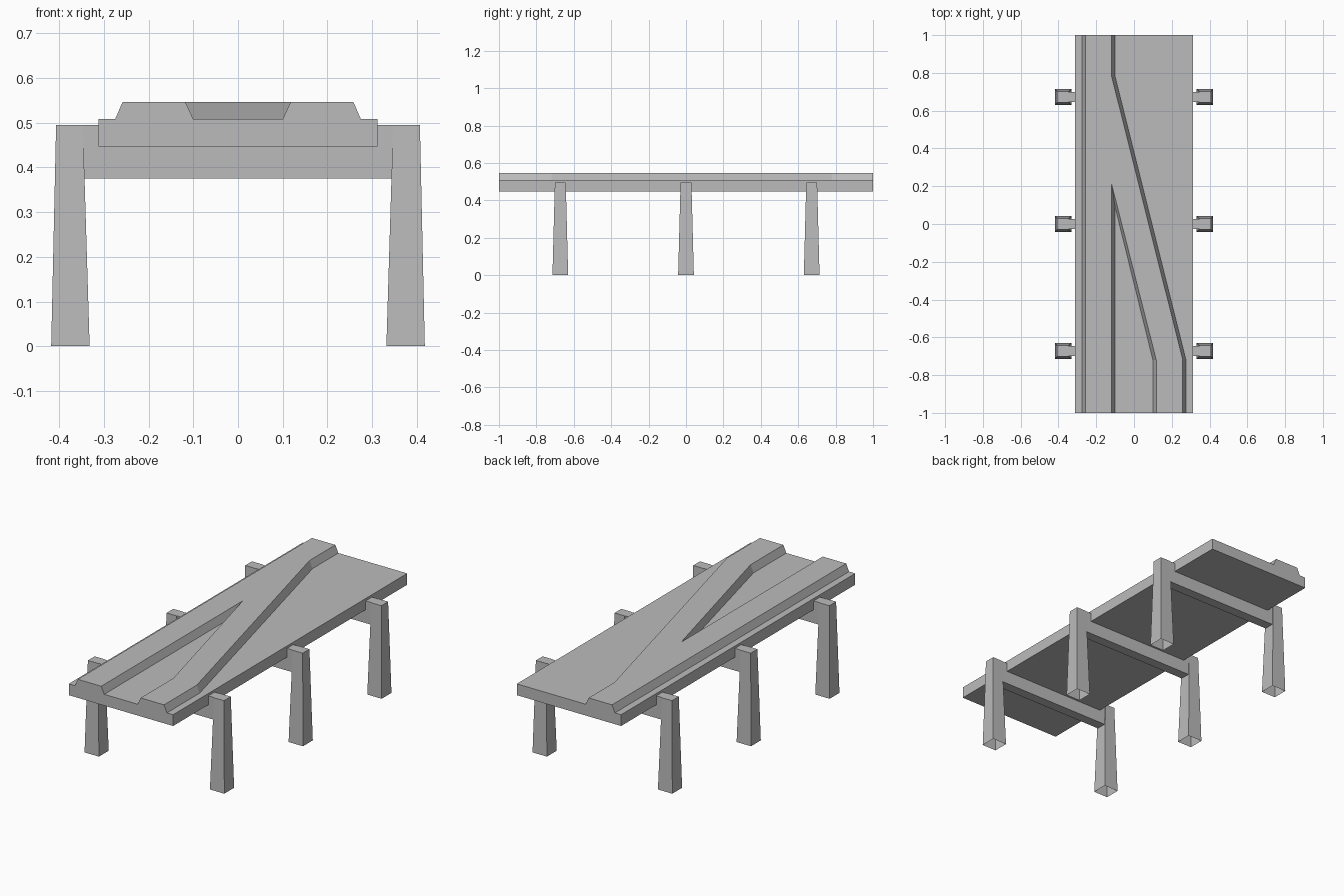
import bpy
import bmesh

cube = bpy.data.objects.get("Cube")
if cube:
    bpy.data.objects.remove(cube, do_unlink=True)

concrete = bpy.data.materials.new("concrete_grey")
concrete.use_nodes = True
grey = (0.5, 0.5, 0.5, 1)
concrete.diffuse_color = grey
concrete.node_tree.nodes["Principled BSDF"].inputs["Base Color"].default_value = grey


def loft(name, lower, upper, z0, z1, bottom=True):
    """Join two matching outlines at heights z0 and z1 into a flat-faced solid."""
    bm = bmesh.new()
    low = [bm.verts.new((x, y, z0)) for x, y in lower]
    top = [bm.verts.new((x, y, z1)) for x, y in upper]
    n = len(low)
    for i in range(n):
        j = (i + 1) % n
        bm.faces.new((low[i], low[j], top[j], top[i]))
    bm.faces.new(top)
    if bottom:
        bm.faces.new(low[::-1])
    mesh = bpy.data.meshes.new(name)
    bm.to_mesh(mesh)
    bm.free()
    mesh.materials.append(concrete)
    obj = bpy.data.objects.new(name, mesh)
    bpy.context.collection.objects.link(obj)
    return obj


def rect(x0, x1, y0, y1):
    return [(x0, y0), (x1, y0), (x1, y1), (x0, y1)]


def branch_outline(outer, inner, tip):
    """Footprint of a straight track bed with a diagonal branch."""
    return [(-outer, -1), (-inner, -1), (-inner, tip), (inner, -0.72),
            (inner, -1), (outer, -1), (outer, -0.72),
            (-inner, 0.78), (-inner, 1), (-outer, 1)]


# Deck slab and the raised forked bed on top of it
DECK_TOP = 0.508
slab = rect(-0.312, 0.312, -1, 1)
loft("deck_slab", slab, slab, 0.447, DECK_TOP)
loft("forked_bed", branch_outline(0.275, 0.10, 0.09),
     branch_outline(0.258, 0.118, 0.21), DECK_TOP, 0.547, bottom=False)

# Three portal supports: a cross beam between two tapered hollow legs
LEG_TOP = 0.495
for place, y in (("front", -0.672), ("middle", 0), ("back", 0.672)):
    beam = rect(-0.347, 0.347, y - 0.027, y + 0.027)
    loft(place + "_cross_beam", beam, beam, 0.375, LEG_TOP)
    for side, sign in (("left", 1), ("right", -1)):
        foot = rect(*sorted((sign * 0.332, sign * 0.418)), y - 0.042, y + 0.042)
        head = rect(*sorted((sign * 0.347, sign * 0.407)), y - 0.029, y + 0.029)
        loft(f"{place}_{side}_leg", foot, head, 0, LEG_TOP, bottom=False)
